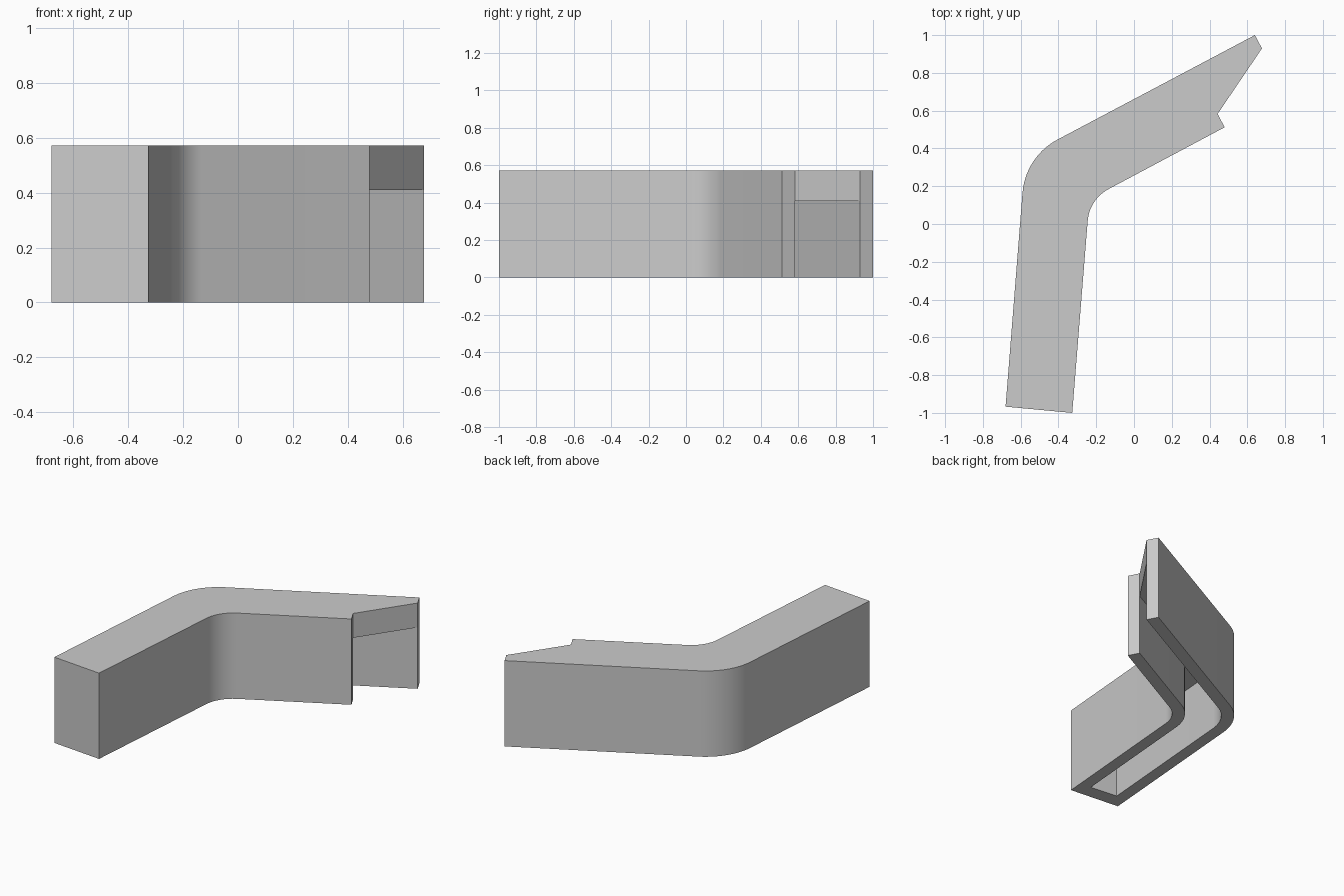
import bpy
import bmesh
import math
from mathutils import Vector

if "Cube" in bpy.data.objects:
    bpy.data.objects.remove(bpy.data.objects["Cube"], do_unlink=True)

HEIGHT, CEILING = 0.573, 0.41
WALL, END_WALL = 0.08, 0.1

# Plan corners of the bent cover
end_outer, end_inner = Vector((-0.68, -0.967)), Vector((-0.327, -1.0))
bend_outer, bend_inner = Vector((-0.575, 0.357)), Vector((-0.236, 0.131))
tip_outer, tip_inner = Vector((0.64, 1.0)), Vector((0.48, 0.512))

# Directions along both arms, and across them from outer to inner side
along_a = (bend_outer - end_outer).normalized()
along_b = (tip_outer - bend_outer).normalized()
across_a = Vector((along_a.y, -along_a.x))
across_b = Vector((along_b.y, -along_b.x))
bend_shift = (across_a + across_b) * WALL / (1 + across_a.dot(across_b))


def fillet(before, corner, after, radius, steps=14):
    """Points of a round corner between two straight lines."""
    u = (before - corner).normalized()
    v = (after - corner).normalized()
    half = u.angle(v) / 2
    centre = corner + (u + v).normalized() * radius / math.sin(half)
    start = corner + u * radius / math.tan(half) - centre
    finish = corner + v * radius / math.tan(half) - centre
    sweep = math.pi - 2 * half
    return [centre + (start * math.sin((1 - i / steps) * sweep)
                      + finish * math.sin(i / steps * sweep)) / math.sin(sweep)
            for i in range(steps + 1)]


# Lips where the slanted roof edge meets the two side walls
lip_outer = tip_outer + across_b * WALL
lip_inner = tip_inner - across_b * WALL

shell = ([lip_outer, tip_outer]
         + fillet(tip_outer, bend_outer, end_outer, 0.35)
         + [end_outer, end_inner]
         + fillet(end_inner, bend_inner, tip_inner, 0.21)
         + [tip_inner, lip_inner])

cave_end_outer = end_outer + across_a * WALL + along_a * END_WALL
cave_end_inner = end_inner - across_a * WALL + along_a * END_WALL
cavity = ([lip_outer]
          + fillet(lip_outer, bend_outer + bend_shift, cave_end_outer, 0.27)
          + [cave_end_outer, cave_end_inner]
          + fillet(cave_end_inner, bend_inner - bend_shift, lip_inner, 0.29)
          + [lip_inner])

bm = bmesh.new()


def ring(points, z):
    return [bm.verts.new((p.x, p.y, z)) for p in points]


def skirt(low, high):
    for i in range(len(low) - 1):
        bm.faces.new((low[i], low[i + 1], high[i + 1], high[i]))


# Outer sides and roof
base, top = ring(shell, 0), ring(shell, HEIGHT)
skirt(base, top)
bm.faces.new(top)

# Hollow underside with its ceiling
floor, ceiling = ring(cavity, 0), ring(cavity, CEILING)
skirt(floor, ceiling)
bm.faces.new(ceiling)

# Bottom rim and slanted roof edge
bm.faces.new(base + floor[-2:0:-1])
bm.faces.new((ceiling[0], ceiling[-1], top[-1], top[0]))

bmesh.ops.remove_doubles(bm, verts=bm.verts, dist=0.0001)
bmesh.ops.recalc_face_normals(bm, faces=bm.faces)
mesh = bpy.data.meshes.new("bent_cover")
bm.to_mesh(mesh)
bm.free()

# Plain grey finish
grey = bpy.data.materials.new("light grey")
grey.use_nodes = True
colour = (0.6, 0.6, 0.6, 1)
grey.diffuse_color = colour
grey.node_tree.nodes["Principled BSDF"].inputs["Base Color"].default_value = colour
mesh.materials.append(grey)

cover = bpy.data.objects.new("bent_cover", mesh)
bpy.context.collection.objects.link(cover)
bpy.ops.object.select_all(action="DESELECT")
cover.select_set(True)
bpy.context.view_layer.objects.active = cover
bpy.ops.object.shade_smooth_by_angle(angle=math.radians(30))
